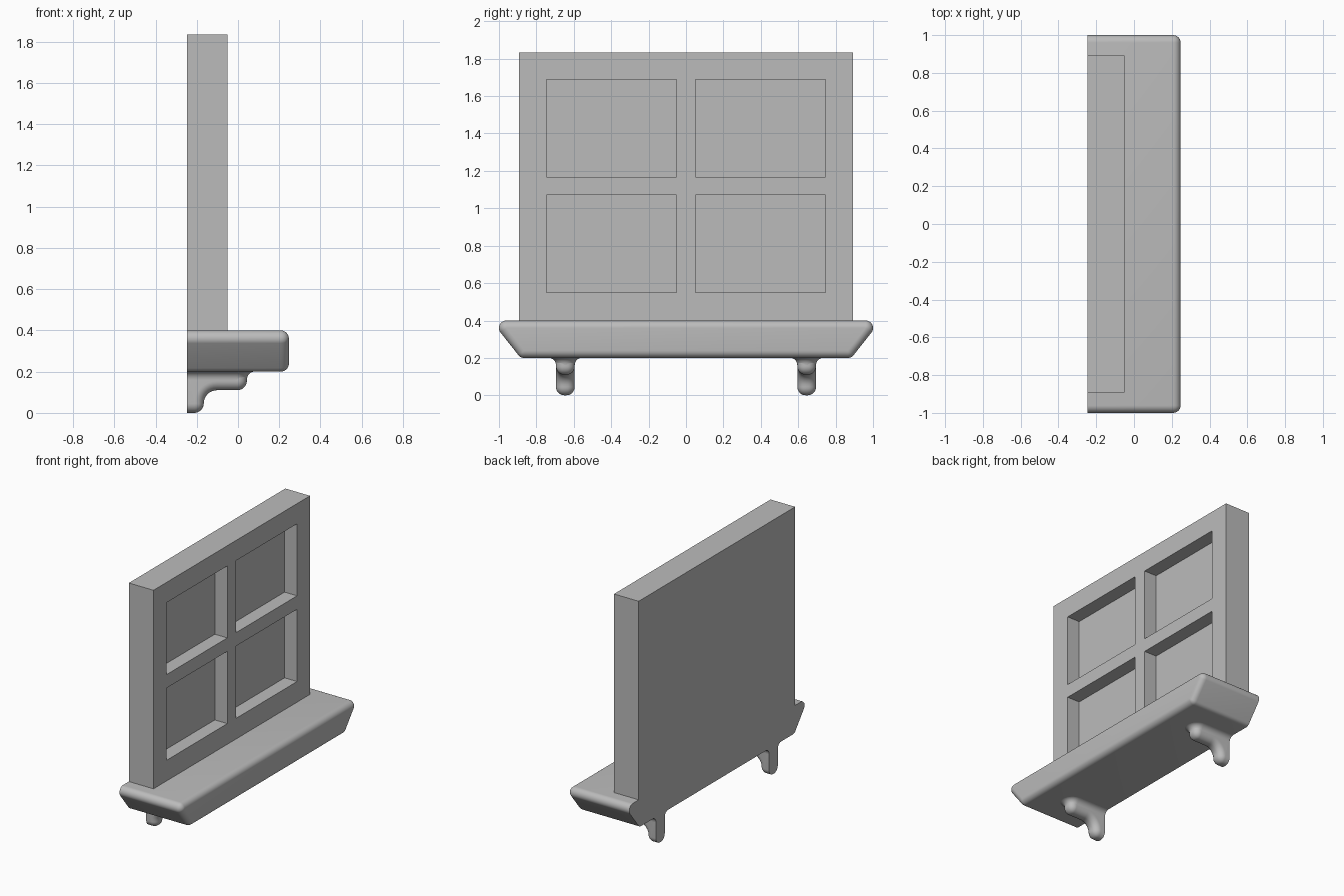
import bpy, bmesh, math
from math import sin, cos, pi
from mathutils import Vector

if "Cube" in bpy.data.objects:
    bpy.data.objects.remove(bpy.data.objects["Cube"])

grey = bpy.data.materials.new("plain grey")
grey.diffuse_color = (0.5, 0.5, 0.5, 1)
grey.use_nodes = True
grey.node_tree.nodes["Principled BSDF"].inputs["Base Color"].default_value = grey.diffuse_color
BACK, FRONT = -0.247, 0.247


def finish(bm, name, smooth=False):
    bmesh.ops.remove_doubles(bm, verts=bm.verts, dist=1e-5)
    bmesh.ops.recalc_face_normals(bm, faces=bm.faces)
    me = bpy.data.meshes.new(name)
    bm.to_mesh(me)
    bm.free()
    me.materials.append(grey)
    ob = bpy.data.objects.new(name, me)
    bpy.context.collection.objects.link(ob)
    if smooth:
        bpy.ops.object.select_all(action='DESELECT')
        ob.select_set(True)
        bpy.context.view_layer.objects.active = ob
        bpy.ops.object.shade_smooth_by_angle(angle=math.radians(35))
    return ob


def face(bm, pts):
    return bm.faces.new([bm.verts.new(p) for p in pts])


def strip(bm, rings):
    # quads between consecutive open rings of points
    for a, b in zip(rings, rings[1:]):
        for i in range(len(a) - 1):
            face(bm, (a[i], a[i + 1], b[i + 1], b[i]))


# window frame: a slab whose front is a grid with four sunken panes
bm = bmesh.new()
ys = [-0.893, -0.746, -0.05, 0.05, 0.746, 0.893]
zs = [0.39, 0.549, 1.071, 1.168, 1.688, 1.834]
XF, XP = -0.05, -0.15
for i in range(5):
    for j in range(5):
        c = [(ys[i], zs[j]), (ys[i + 1], zs[j]), (ys[i + 1], zs[j + 1]), (ys[i], zs[j + 1])]
        pane = i % 2 and j % 2
        face(bm, [(XP if pane else XF, *p) for p in c])
        if pane:
            for p, q in zip(c, c[1:] + c[:1]):
                face(bm, [(XF, *p), (XF, *q), (XP, *q), (XP, *p)])
        # outer walls follow the grid so the slab stays closed
        for edge, p, q in ((j == 0, 0, 1), (i == 4, 1, 2), (j == 4, 2, 3), (i == 0, 3, 0)):
            if edge:
                face(bm, [(XF, *c[p]), (XF, *c[q]), (BACK, *c[q]), (BACK, *c[p])])
        face(bm, [(BACK, *p) for p in c])
bmesh.ops.remove_doubles(bm, verts=bm.verts, dist=1e-5)
bmesh.ops.dissolve_limit(bm, angle_limit=0.01, verts=bm.verts, edges=bm.edges)
finish(bm, "window_frame")

# sill: hull of balls at the front corners and discs at the flat back
bm = bmesh.new()
R, N = 0.04, 32
for s in (-1, 1):
    for y, z in ((0.96, 0.36), (0.865, 0.24)):
        for k in range(N):
            t = 2 * pi * k / N
            dy, dz = R * cos(t), R * sin(t)
            bm.verts.new((BACK, s * y + dy, z + dz))
            for m in range(7):
                a = m * pi / 12
                bm.verts.new((FRONT - R + R * sin(a), s * y + dy * cos(a), z + dz * cos(a)))
bmesh.ops.remove_doubles(bm, verts=bm.verts, dist=1e-5)
hull = bmesh.ops.convex_hull(bm, input=bm.verts)
bmesh.ops.delete(bm, geom=[v for v in bm.verts if not v.link_faces], context='VERTS')
bmesh.ops.dissolve_limit(bm, angle_limit=0.01, verts=bm.verts, edges=bm.edges)
finish(bm, "window_sill", True)

# bracket profile as (point, outward normal) pairs in x and z
RAD, HW = 0.045, 0.05


def arc(cx, cz, r, a0, a1, sign):
    out = []
    for k in range(9):
        a = math.radians(a0 + (a1 - a0) * k / 8)
        n = Vector((cos(a), sin(a)))
        out.append((Vector((cx, cz)) + n * r, n * sign))
    return out


down, ahead = Vector((0, -1)), Vector((1, 0))
profile = [(Vector((BACK, 0)), down)]
profile += arc(-0.212, 0.046, 0.046, -90, 0, 1)
profile += arc(-0.102, 0.046, 0.064, 180, 90, -1)
profile += arc(-0.003, 0.156, 0.046, -90, 0, 1)
profile += [(Vector((0.043, 0.21)), ahead)]

for side, label in ((-1, "left"), (1, "right")):
    y0 = side * 0.645
    # scrolled body with rounded edges
    bm = bmesh.new()
    rings = []
    for k in range(17):
        a = -pi / 2 + pi * k / 16
        y = y0 + math.copysign(HW - RAD, a) * (abs(a) > 1e-6) + RAD * sin(a)
        pts = [p - n * RAD * (1 - cos(a)) for p, n in profile]
        rings.append([(p.x, y, p.y) for p in pts])
    strip(bm, rings)
    for ring in (rings[0], rings[-1]):
        face(bm, ring + [(BACK, ring[0][1], 0.21)])
    face(bm, [rings[0][0], *[r[0] for r in rings[1:]],
              (BACK, rings[-1][0][1], 0.21), (BACK, rings[0][0][1], 0.21)])
    finish(bm, label + "_bracket", True)

    # flared collar blending the bracket into the sill
    bm = bmesh.new()
    rings = []
    for k in range(9):
        a = k * pi / 16
        grow, z = 0.04 * (1 - cos(a)), 0.161 + 0.04 * sin(a)
        r = HW + grow
        ring = [(BACK, y0 - r, z)]
        ring += [(0.043 - HW + r * cos(t), y0 + r * sin(t), z)
                 for t in [-pi / 2 + pi * m / 16 for m in range(17)]]
        ring += [(BACK, y0 + r, z)]
        rings.append(ring)
    strip(bm, rings)
    for p, q in zip(rings, rings[1:]):
        face(bm, (p[0], p[-1], q[-1], q[0]))
    finish(bm, label + "_bracket_collar", True)
